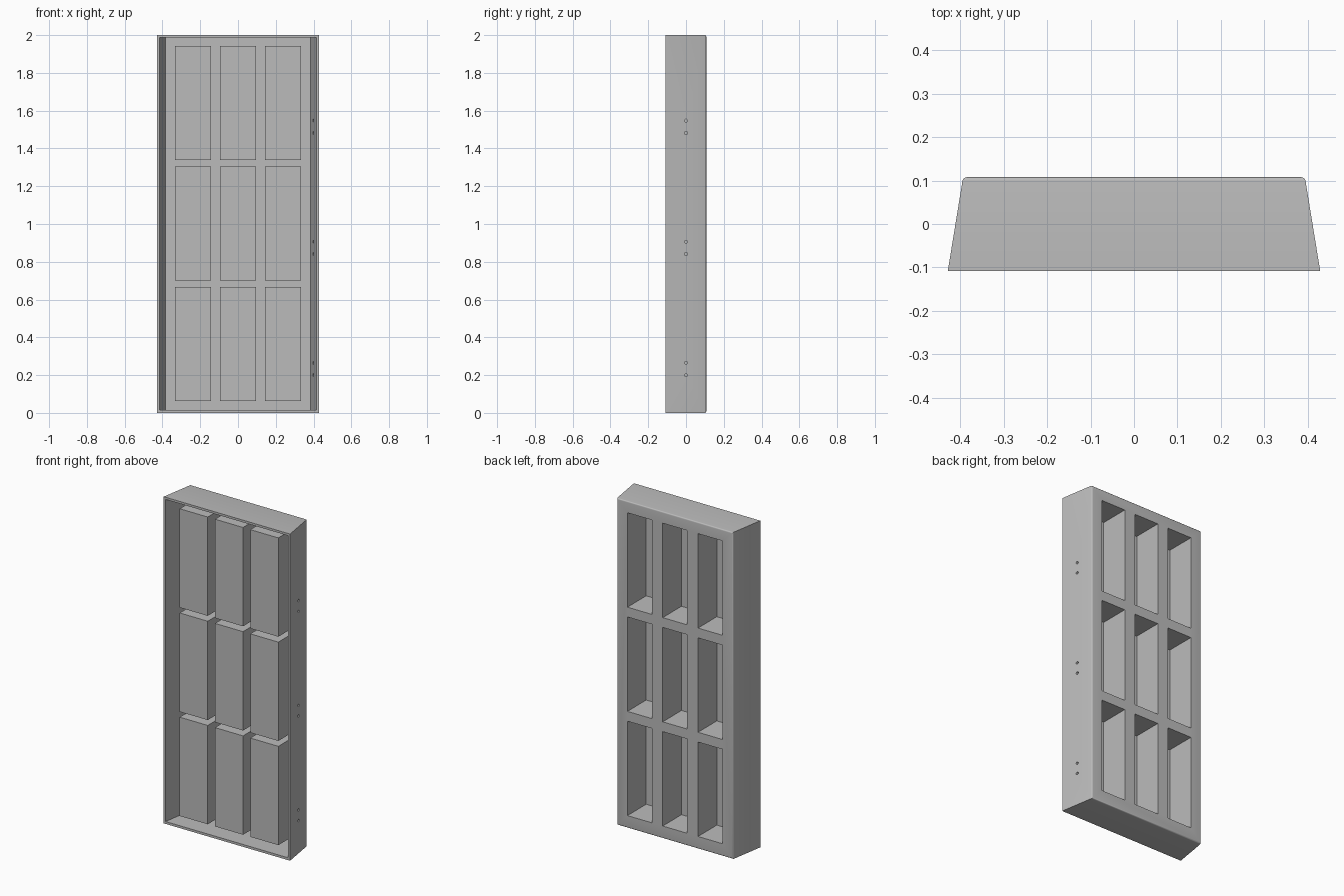
import bpy, bmesh
from math import radians
from mathutils import Matrix, Vector

if "Cube" in bpy.data.objects:
    bpy.data.objects.remove(bpy.data.objects["Cube"], do_unlink=True)

WALL = 0.0125
FRONT, BACK = -0.1075, 0.1075
HALF_FRONT, HALF_BACK = 0.428, 0.393
TAPER = (HALF_FRONT - HALF_BACK) / (BACK - FRONT)

grey = bpy.data.materials.new("plain_grey")
grey.use_nodes = True
colour = (0.5, 0.5, 0.5, 1)
grey.diffuse_color = colour
grey.node_tree.nodes["Principled BSDF"].inputs["Base Color"].default_value = colour


def make_object(name, bm):
    bmesh.ops.recalc_face_normals(bm, faces=bm.faces)
    mesh = bpy.data.meshes.new(name)
    bm.to_mesh(mesh)
    bm.free()
    mesh.materials.append(grey)
    obj = bpy.data.objects.new(name, mesh)
    bpy.context.collection.objects.link(obj)
    return obj


def tapered_tray(name, inset, y0, y1, z0, z1, round_back=0):
    """Plan outline, narrower at the back, extruded upward."""
    bm = bmesh.new()
    half = lambda y: HALF_FRONT - (y - FRONT) * TAPER - inset
    plan = [(-half(y0), y0), (half(y0), y0), (half(y1), y1), (-half(y1), y1)]
    face = bm.faces.new([bm.verts.new((x, y, z0)) for x, y in plan])
    up = bmesh.ops.extrude_face_region(bm, geom=[face])["geom"]
    bmesh.ops.translate(bm, vec=(0, 0, z1 - z0),
                        verts=[v for v in up if isinstance(v, bmesh.types.BMVert)])
    if round_back:
        edges = [e for e in bm.edges if all(abs(v.co.y - y1) < 1e-5 for v in e.verts)]
        bmesh.ops.bevel(bm, geom=edges, offset=round_back, segments=4,
                        profile=0.5, affect='EDGES')
    return make_object(name, bm)


def block_grid(name, width, height, y0, y1):
    """Three by three set of equal blocks."""
    bm = bmesh.new()
    for col in (-1, 0, 1):
        for row in (-1, 0, 1):
            place = Matrix.Translation((col * 0.239, (y0 + y1) / 2, 1.003 + row * 0.638))
            size = Matrix.Diagonal(Vector((width, y1 - y0, height, 1)))
            bmesh.ops.create_cube(bm, size=1, matrix=place @ size)
    return make_object(name, bm)


def hole_pins(name):
    """Pairs of round pins through the left wall."""
    bm = bmesh.new()
    for row in range(3):
        for z in (0.2, 0.265):
            place = Matrix.Translation((0.41, 0, z + row * 0.641))
            bmesh.ops.create_cone(bm, cap_ends=True, segments=20, radius1=0.008,
                                  radius2=0.008, depth=0.05,
                                  matrix=place @ Matrix.Rotation(radians(90), 4, 'Y'))
    return make_object(name, bm)


def combine(base, tool, operation):
    mod = base.modifiers.new(operation.lower(), 'BOOLEAN')
    mod.operation, mod.solver, mod.object = operation, 'EXACT', tool
    tool.hide_render = True
    bpy.context.view_layer.objects.active = base
    bpy.ops.object.modifier_apply(modifier=mod.name)
    bpy.data.objects.remove(tool, do_unlink=True)


# Open-fronted shell with rounded back edges
tray = tapered_tray("compartment_tray", 0, FRONT, BACK, 0, 2, round_back=0.008)
combine(tray, tapered_tray("cavity", WALL, FRONT - 0.02, BACK - WALL, 0.0145, 1.9865),
        'DIFFERENCE')

# Nine pocket boxes standing on the back wall, hollow from behind
combine(tray, block_grid("pocket_boxes", 0.19, 0.605, -0.087, BACK - 0.005), 'UNION')
combine(tray, block_grid("pocket_hollows", 0.165, 0.578, -0.087 + WALL, BACK + 0.03),
        'DIFFERENCE')

# Fixing holes in the left side
combine(tray, hole_pins("fixing_holes"), 'DIFFERENCE')

bpy.ops.object.select_all(action='DESELECT')
tray.select_set(True)
bpy.context.view_layer.objects.active = tray
bpy.ops.object.shade_smooth_by_angle(angle=radians(30))
